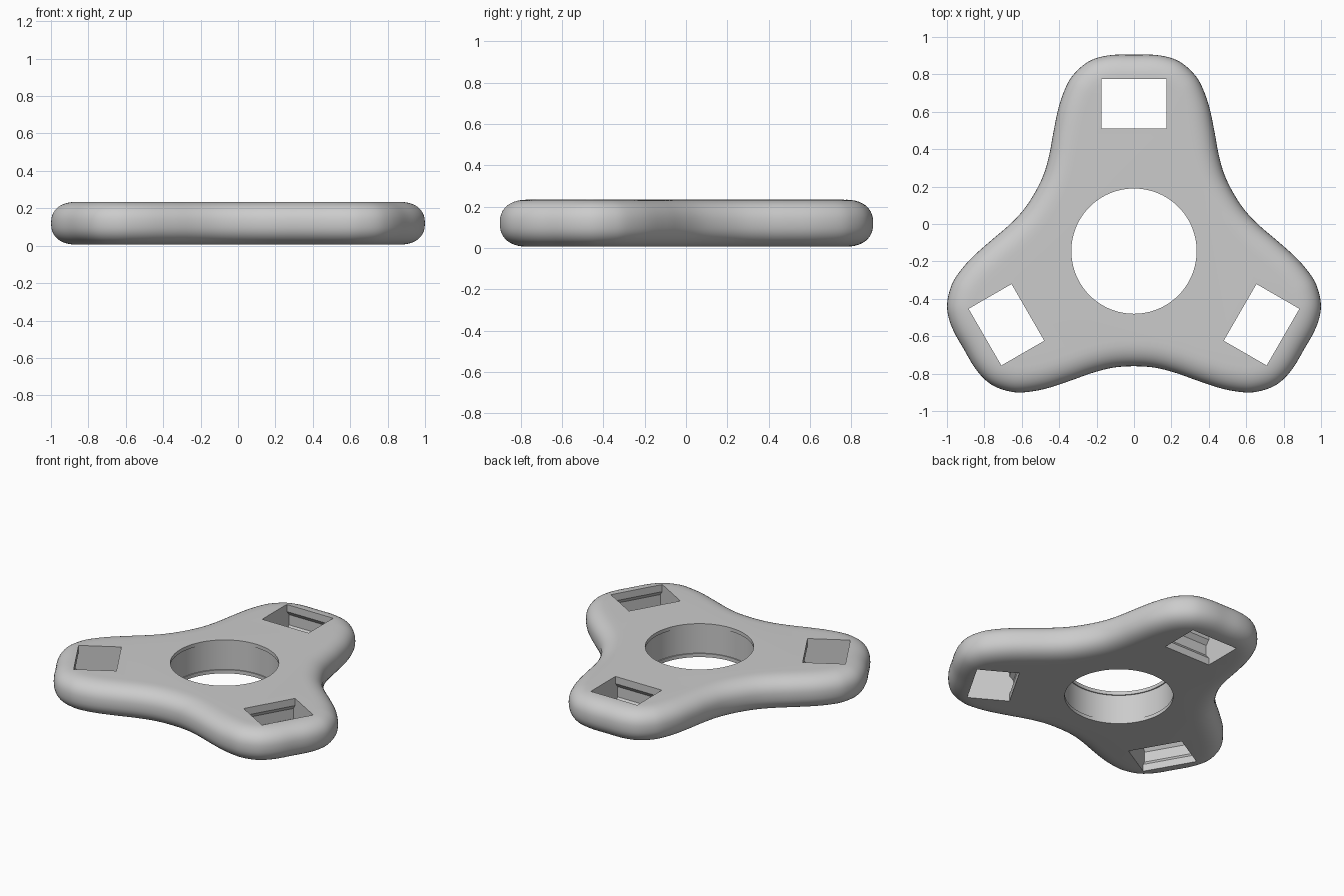
import bpy, bmesh, math
from mathutils import Vector, Matrix

if "Cube" in bpy.data.objects:
    bpy.data.objects.remove(bpy.data.objects["Cube"])

CENTRE = Vector((0, -0.145, 0))
Z0, Z1 = 0.006, 0.234
MID, HALF = (Z0 + Z1) / 2, (Z1 - Z0) / 2

grey = bpy.data.materials.new("plain_grey")
grey.diffuse_color = (0.6, 0.6, 0.6, 1)
grey.use_nodes = True
grey.node_tree.nodes["Principled BSDF"].inputs["Base Color"].default_value = grey.diffuse_color


def make_object(name, bm):
    bmesh.ops.recalc_face_normals(bm, faces=bm.faces)
    me = bpy.data.meshes.new(name)
    bm.to_mesh(me)
    bm.free()
    me.materials.append(grey)
    ob = bpy.data.objects.new(name, me)
    bpy.context.collection.objects.link(ob)
    return ob


def loft(name, rings):
    """Closed solid through a list of equal-length vertex rings."""
    bm = bmesh.new()
    loops = [[bm.verts.new(p) for p in ring] for ring in rings]
    n = len(loops[0])
    for a, b in zip(loops, loops[1:]):
        for i in range(n):
            j = (i + 1) % n
            bm.faces.new((a[i], a[j], b[j], b[i]))
    bm.faces.new(loops[0][::-1])
    bm.faces.new(loops[-1])
    return make_object(name, bm)


# Outline: half an arm, mirrored, repeated three times, then smoothed
half_arm = [(0.533, 0.3075), (0.483, 0.41), (0.452, 0.52), (0.43, 0.64), (0.40, 0.78),
            (0.355, 0.897), (0.306, 0.963), (0.246, 1.012), (0.18, 1.038), (0.1, 1.05), (0, 1.05)]
arm = half_arm + [(-x, y) for x, y in half_arm[-2:0:-1]]
ctrl = []
for k in range(3):
    rot = Matrix.Rotation(k * math.tau / 3, 3, 'Z')
    ctrl += [rot @ Vector((x, y, 0)) for x, y in arm]

outline, STEPS, n = [], 4, len(ctrl)
for i in range(n):
    p0, p1, p2, p3 = (ctrl[(i + k) % n] for k in (-1, 0, 1, 2))
    for s in range(STEPS):
        t = s / STEPS
        outline.append(0.5 * (2 * p1 + (p2 - p0) * t + (2 * p0 - 5 * p1 + 4 * p2 - p3) * t * t
                              + (3 * p1 - p0 - 3 * p2 + p3) * t ** 3))
m = len(outline)
inward = []
for i in range(m):
    d = (outline[(i + 1) % m] - outline[i - 1]).normalized()
    inward.append(Vector((-d.y, d.x, 0)))

# Body with a rounded rim
rings, R = [], 20
for k in range(R + 1):
    a = -math.pi / 2 + math.pi * k / R
    c, s = max(math.cos(a), 0.0), math.sin(a)
    inset = 0.14 * (1 - c ** 0.85)
    z = MID + math.copysign(abs(s) ** 0.85, s) * HALF
    rings.append([CENTRE + p + w * inset + Vector((0, 0, z)) for p, w in zip(outline, inward)])
body = loft("spinner_body", rings)

# Centre hole cutter, with a shallow recess between two lips
cutters = []
profile = [(0.335, -0.1), (0.335, 0.03), (0.342, 0.03), (0.342, 0.21), (0.335, 0.21), (0.335, 0.4)]
cutters.append(loft("centre_hole_cutter", [
    [CENTRE + Vector((r * math.cos(a), r * math.sin(a), z))
     for a in (math.tau * i / 96 for i in range(96))] for r, z in profile]))

# Arm pocket cutters, with a groove across each end wall
pocket = [(0.1325, -0.1), (0.1325, 0.055), (0.157, 0.085), (0.157, 0.155), (0.1325, 0.185), (0.1325, 0.4)]
for k in range(3):
    rot = Matrix.Rotation(k * math.tau / 3, 3, 'Z')
    cutters.append(loft("pocket_cutter", [
        [CENTRE + rot @ Vector((sx * 0.175, 0.7875 + sy * h, z))
         for sx, sy in ((-1, -1), (1, -1), (1, 1), (-1, 1))] for h, z in pocket]))

# Cut the holes
bpy.context.view_layer.objects.active = body
body.select_set(True)
for cutter in cutters:
    cutter.hide_render = True
    mod = body.modifiers.new("cut", 'BOOLEAN')
    mod.operation = 'DIFFERENCE'
    mod.solver = 'EXACT'
    mod.object = cutter
    bpy.ops.object.modifier_apply(modifier=mod.name)
for cutter in cutters:
    bpy.data.objects.remove(cutter)

bpy.ops.object.shade_smooth_by_angle(angle=math.radians(30))
